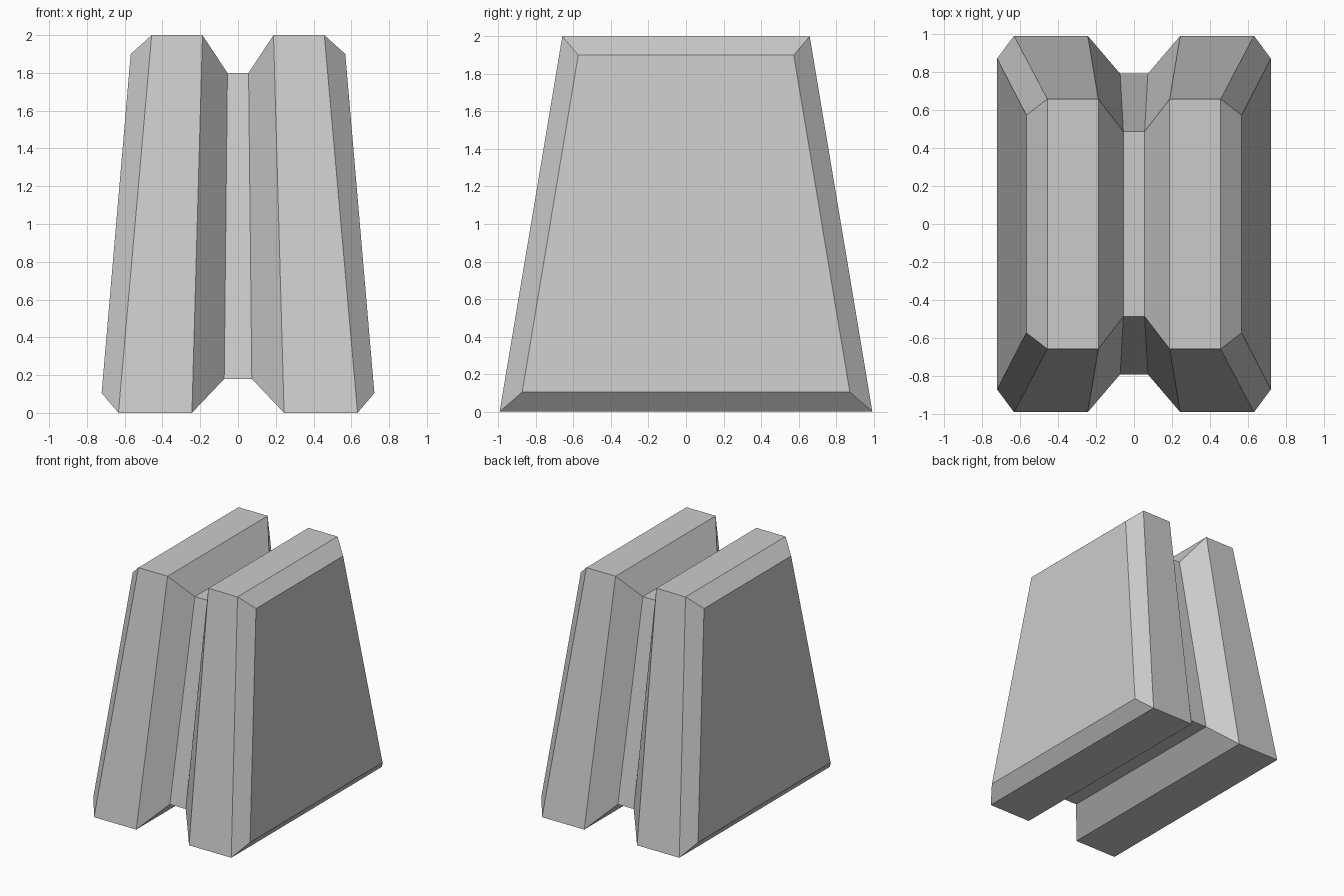
import bpy, bmesh

if "Cube" in bpy.data.objects:
    bpy.data.objects.remove(bpy.data.objects["Cube"])

# Right-half cross-sections, outer cap to groove: (x, half depth, z) at bottom and at top
HALF = [
    ((0.722, 0.873, 0.105), (0.568, 0.574, 1.90)),
    ((0.633, 0.993, 0.00), (0.457, 0.659, 2.00)),
    ((0.244, 0.993, 0.00), (0.188, 0.659, 2.00)),
    ((0.073, 0.793, 0.18), (0.056, 0.488, 1.80)),
]

# Mirror the sections to the left side
sections = [(side, sec) for side, half in ((1, HALF), (-1, HALF[::-1])) for sec in half]

bm = bmesh.new()
rings = []
for side, ((xb, yb, zb), (xt, yt, zt)) in sections:
    corners = [(xb, -yb, zb), (xb, yb, zb), (xt, yt, zt), (xt, -yt, zt)]
    rings.append([bm.verts.new((side * x, y, z)) for x, y, z in corners])

# Skin between neighbouring sections
for a, b in zip(rings, rings[1:]):
    for i in range(4):
        j = (i + 1) % 4
        bm.faces.new((a[i], a[j], b[j], b[i]))

# Flat outer side caps
bm.faces.new(rings[0])
bm.faces.new(rings[-1])
bmesh.ops.recalc_face_normals(bm, faces=bm.faces)

mesh = bpy.data.meshes.new("grooved_tapered_block")
bm.to_mesh(mesh)
bm.free()
block = bpy.data.objects.new("grooved_tapered_block", mesh)
bpy.context.collection.objects.link(block)
